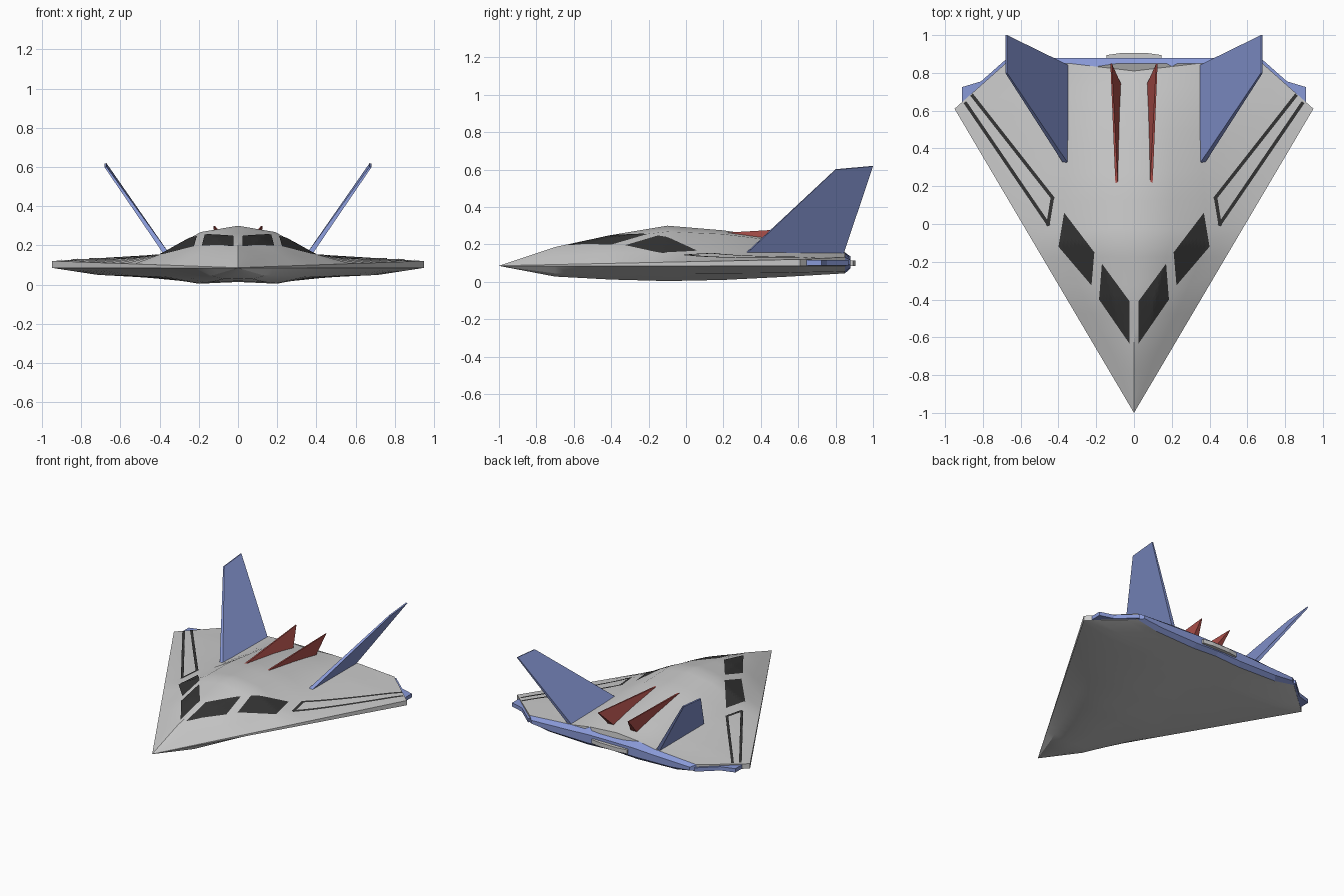
import bpy, bmesh, math
from mathutils import Vector

if "Cube" in bpy.data.objects:
    bpy.data.objects.remove(bpy.data.objects["Cube"])


def material(name, rgb):
    m = bpy.data.materials.new(name)
    m.diffuse_color = (*rgb, 1)
    m.use_nodes = True
    m.node_tree.nodes["Principled BSDF"].inputs["Base Color"].default_value = m.diffuse_color
    return m


BLUE = material("blue", (0.25, 0.32, 0.68))
RED = material("red", (0.42, 0.08, 0.07))
DARK = material("dark_glass", (0.035, 0.035, 0.035))


def make(name, verts, faces, mat=None, smooth=None, closed=True):
    mesh = bpy.data.meshes.new(name)
    bm = bmesh.new()
    vs = [bm.verts.new(v) for v in verts]
    for f in faces:
        bm.faces.new([vs[i] for i in f])
    if closed:
        bmesh.ops.remove_doubles(bm, verts=bm.verts, dist=1e-5)
        bmesh.ops.recalc_face_normals(bm, faces=bm.faces)
    bm.to_mesh(mesh)
    bm.free()
    ob = bpy.data.objects.new(name, mesh)
    bpy.context.collection.objects.link(ob)
    if mat:
        mesh.materials.append(mat)
    if smooth:
        bpy.ops.object.select_all(action='DESELECT')
        ob.select_set(True)
        bpy.context.view_layer.objects.active = ob
        bpy.ops.object.shade_smooth_by_angle(angle=math.radians(smooth))
    return ob


def loft(name, rings, mat=None, smooth=None, caps=True):
    n = len(rings[0])
    verts = [p for r in rings for p in r]
    faces = [(k * n + i, k * n + (i + 1) % n, (k + 1) * n + (i + 1) % n, (k + 1) * n + i)
             for k in range(len(rings) - 1) for i in range(n)]
    if caps:
        faces += [tuple(range((len(rings) - 1) * n, len(rings) * n))]
        if (Vector(rings[0][0]) - Vector(rings[0][n // 2])).length > 1e-4:
            faces += [tuple(reversed(range(n)))]
    return make(name, verts, faces, mat, smooth)


def mirrored(fn, name, rings, mat):
    for side, s in (("right", 1), ("left", -1)):
        fn(f"{side}_{name}", [[(s * x, y, z) for x, y, z in r] for r in rings], mat)


# Hull stations: y, centre z, ridge x, ridge z, foot x, foot z, keel z, chine z
STATIONS = [
    (-1.0, .086, .0, .086, .0, .086, .085, .085),
    (-.7, .186, .06, .160, .11, .130, .028, .045),
    (-.4, .250, .11, .235, .26, .155, .012, .045),
    (-.1, .300, .19, .268, .39, .157, .004, .045),
    (.2, .275, .20, .255, .37, .158, .010, .045),
    (.5, .232, .20, .218, .345, .158, .025, .047),
    (.61, .214, .20, .202, .34, .157, .031, .050),
    (.85, .165, .20, .163, .34, .155, .045, .055),
]


def section(y):
    for a, b in zip(STATIONS, STATIONS[1:]):
        if y <= b[0] + 1e-6:
            t = (y - a[0]) / (b[0] - a[0])
            c = [p + (q - p) * t for p, q in zip(a, b)]
            break
    w = .95 * (y + 1) / 1.61 if y <= .61 else .95 - .27 * (y - .61) / .24
    edge = .086 + .034 * min(1, (y + 1) / 1.61) + max(0, y - .61) * .05
    top = [(0, c[1]), (c[2], c[3]), (c[4], c[5]), (w, edge)]
    keel = min(.2, .4 * w)
    under = [(w, .085), (.76 * w, c[7]), (keel, c[6]), (0, c[6] + .01 * min(1, y + 1))]
    return top, under


def top_z(x, y):
    top = section(y)[0]
    for (xa, za), (xb, zb) in zip(top, top[1:]):
        if x <= xb:
            return za + (zb - za) * (x - xa) / max(xb - xa, 1e-6)
    return top[-1][1]


# Hull
ys = []
for a, b in zip(STATIONS, STATIONS[1:]):
    ys += [a[0] + (b[0] - a[0]) * i / 4 for i in range(4)]
ys.append(.85)
rings = []
for y in ys:
    top, under = section(y)
    half = [(x, y, z) for x, z in top + under]
    if y == .85:   # shallow notch in the middle of the upper rear lip
        half[:2] = [(x, y - .04 * (1 - x / .34), z + .006) for x, _, z in half[:2]]
    rings.append(half + [(-x, yy, z) for x, yy, z in half[-2:0:-1]])
loft("hull", rings, None, 25)

# Blue exhaust band tapering off the rear of the hull
back = [(x * .95, .88, .10 + (z - .10) * .5) for x, y, z in rings[-1]]
loft("exhaust_band", [rings[-1], back], BLUE)

# Nozzle lip
outline = [(-.145, .86), (.145, .86), (.145, .894), (.07, .905), (-.07, .905), (-.145, .894)]
loft("nozzle_lip", [[(x, y, z) for x, y in outline] for z in (.085, .115)])

# Wing tip flaps
flap = [(.91, .60), (.91, .725), (.81, .755), (.68, .87), (.64, .80)]
mirrored(loft, "wing_flap", [[(x, y, z) for x, y in flap] for z in (.088, .116)], BLUE)

# Canted tail fins: inner and outer skin
fin = [(.345, .315, .15), (.345, .84, .15), (.672, 1.0, .62), (.672, .80, .602)]
thick = [.032, .032, .012, .012]
mirrored(loft, "tail_fin", [fin, [(x + t * .8, y, z - t * .25)
                                  for (x, y, z), t in zip(fin, thick)]], BLUE)

# Red dorsal strakes: base edge, wide at the rear, with a thin swept crest
strake = [[(.085, .2, .262), (.068, .74, .18), (.118, .85, .30)],
          [(.098, .2, .262), (.118, .74, .18), (.125, .85, .30)]]
mirrored(loft, "dorsal_strake", strake, RED)


def decal(name, quad, mat=DARK, n=10):
    """Patch following the upper hull, one on each side."""
    a, b, c, d = [Vector(p) for p in quad]
    grid = []
    for i in range(n + 1):
        for j in range(n + 1):
            p = a.lerp(b, i / n).lerp(d.lerp(c, i / n), j / n)
            grid.append((p.x, p.y, top_z(p.x, p.y) + .004))
    faces = [(i * (n + 1) + j, (i + 1) * (n + 1) + j, (i + 1) * (n + 1) + j + 1, i * (n + 1) + j + 1)
             for i in range(n) for j in range(n)]
    make("right_" + name, grid, faces, mat, closed=False)
    make("left_" + name, [(-x, y, z) for x, y, z in grid],
         [f[::-1] for f in faces], mat, closed=False)


def strip(name, p, q, width=.018):
    p, q = Vector(p), Vector(q)
    d = (q - p).normalized() * width / 2
    o = Vector((d.y, -d.x))
    decal(name, [p + o - d, q + o, q - o, p - o - d])


# Cockpit windows
decal("front_window", [(.023, -.635), (.185, -.40), (.17, -.21), (.023, -.41)])
decal("side_window", [(.225, -.325), (.40, -.12), (.37, .06), (.21, -.15)])

# Wing panel lines
strip("outer_panel_line", (.455, .0), (.895, .645))
strip("inner_panel_line", (.432, .14), (.86, .685))
strip("front_panel_line", (.455, .0), (.432, .14))
